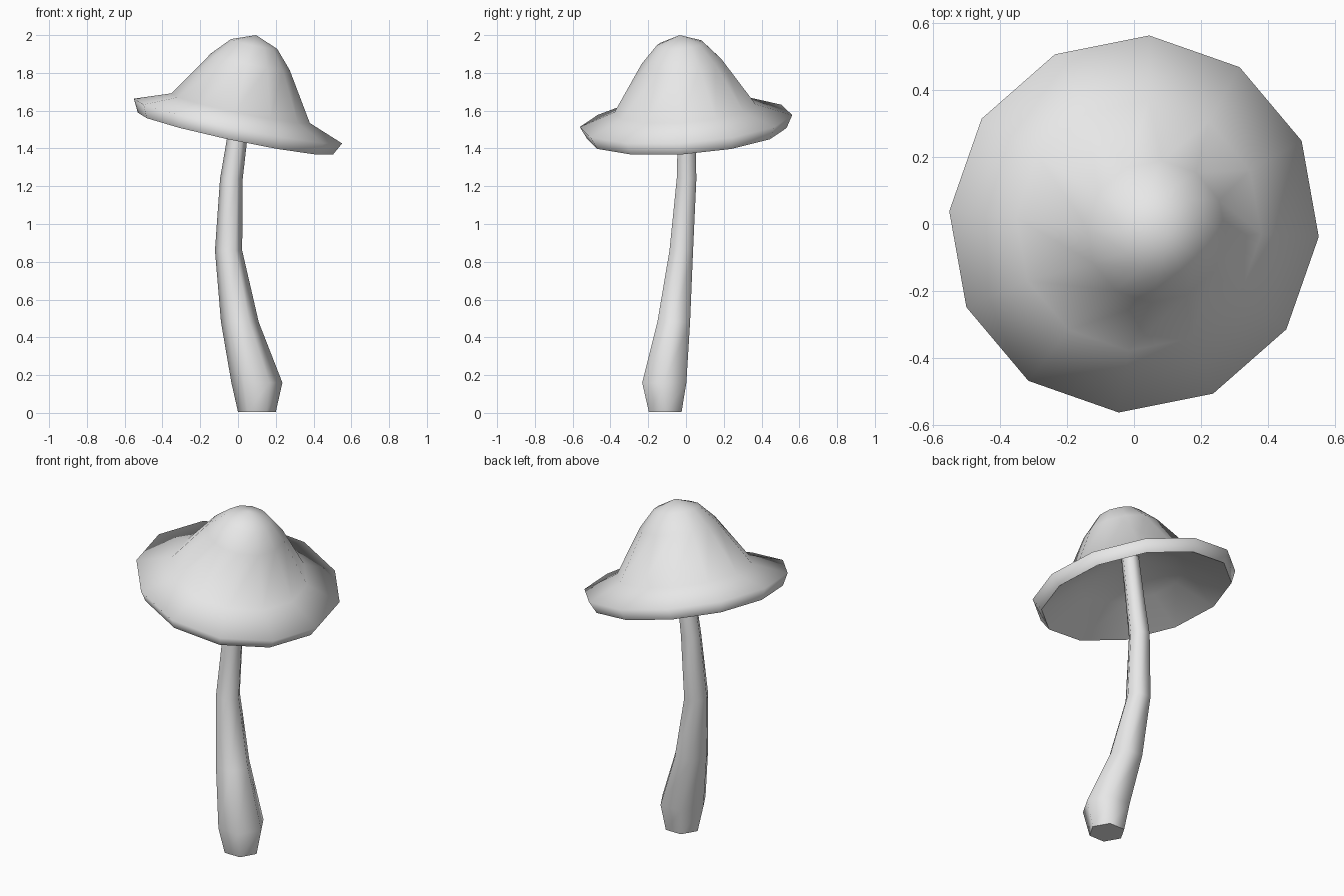
import bpy
import math
from mathutils import Vector, Matrix

old = bpy.data.objects.get("Cube")
if old:
    bpy.data.objects.remove(old, do_unlink=True)

grey = bpy.data.materials.new("plain_grey")
grey.use_nodes = True
grey.diffuse_color = (0.8, 0.8, 0.8, 1)
grey.node_tree.nodes["Principled BSDF"].inputs["Base Color"].default_value = (0.8, 0.8, 0.8, 1)


def loft(name, rings, sides, turn=0.0, matrix=Matrix(), flip=False):
    """Skin horizontal rings (x, y, z, radius); zero radius closes to a point."""
    verts, faces, loops = [], [], []
    for x, y, z, r in rings:
        count = sides if r > 0 else 1
        loops.append([len(verts) + i % count for i in range(sides)])
        for i in range(count):
            a = turn + math.tau * i / sides
            verts.append(matrix @ Vector((x + r * math.cos(a), y + r * math.sin(a), z)))
    for low, high in zip(loops, loops[1:]):
        for i in range(sides):
            j = (i + 1) % sides
            quad = list(dict.fromkeys((low[i], low[j], high[j], high[i])))
            faces.append(quad[::-1] if flip else quad)
    mesh = bpy.data.meshes.new(name)
    mesh.from_pydata(verts, [], faces)
    mesh.materials.append(grey)
    mesh.shade_smooth()
    mesh.update()
    obj = bpy.data.objects.new(name, mesh)
    bpy.context.collection.objects.link(obj)
    return obj


# The cap leans over on its own axis
axis = Vector((0.205, -0.071, 0.976))
lean = Matrix.Translation((0, 0, 1.545)) @ Vector((0, 0, 1)).rotation_difference(axis).to_matrix().to_4x4()
brim_turn = math.radians(-4.3)

# Cap: rolled lip, brim, crease, bell and tip
cap_profile = [(0.53, -0.068), (0.565, 0), (0.375, 0.07),
               (0.213, 0.322), (0.125, 0.418), (0, 0.466)]
loft("cap", [(0, 0, h, r) for r, h in cap_profile], 12, brim_turn, lean)

# Hollow underside of the cap
under_profile = [(0.53, -0.068), (0.3, 0.05), (0, 0.18)]
loft("cap_underside", [(0, 0, h, r) for r, h in under_profile], 12, brim_turn, lean, flip=True)

# Six-sided bent stem, running up into the hollow
stem_rings = [
    (0.1, -0.11, 0.005, 0),
    (0.1, -0.11, 0.005, 0.1),
    (0.1, -0.115, 0.16, 0.135),
    (0.01, -0.065, 0.48, 0.1),
    (-0.05, -0.025, 0.86, 0.072),
    (-0.035, 0.003, 1.24, 0.06),
    (-0.005, 0.003, 1.45, 0.054),
    (0.03, 0.0, 1.72, 0.05),
]
stem = loft("stem", stem_rings, 6)
bpy.ops.object.select_all(action="DESELECT")
stem.select_set(True)
bpy.context.view_layer.objects.active = stem
bpy.ops.object.shade_smooth_by_angle(angle=math.radians(62))
